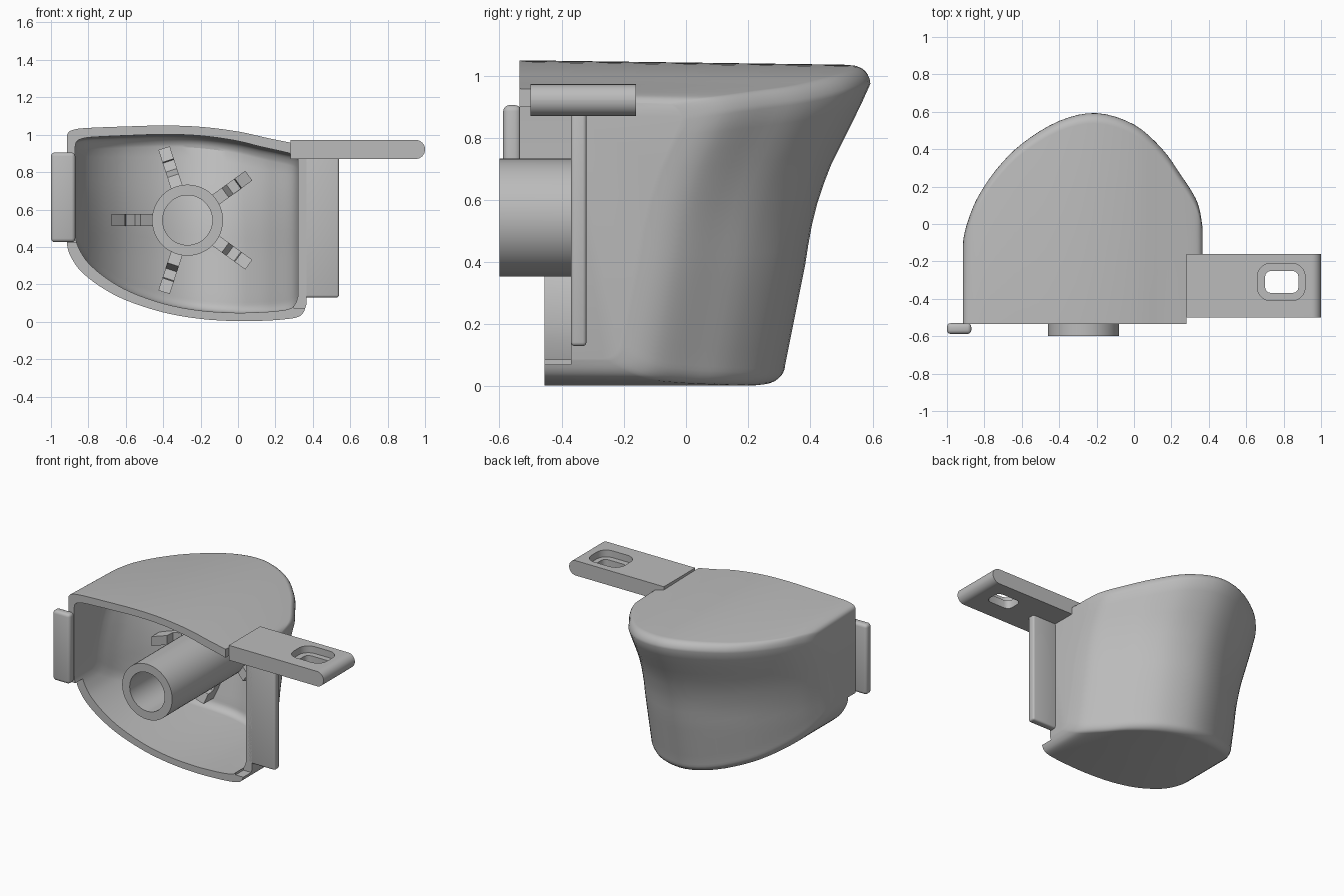
import bpy, bmesh, math
from mathutils import Vector

if "Cube" in bpy.data.objects:
    bpy.data.objects.remove(bpy.data.objects["Cube"])

grey = bpy.data.materials.new("plain grey")
grey.use_nodes = True
colour = (0.5, 0.5, 0.5, 1)
grey.diffuse_color = colour
grey.node_tree.nodes["Principled BSDF"].inputs["Base Color"].default_value = colour

WALL = 0.045
FRONT = -0.535
# Housing stations across x: (x, rear y, top z, bottom z)
STATIONS = [Vector(s) for s in (
    (-.915, -.08, .99, .43), (-.91, -.04, 1.01, .39), (-.89, .03, 1.025, .34),
    (-.84, .15, 1.035, .27), (-.74, .3, 1.04, .19), (-.6, .44, 1.045, .115),
    (-.4, .56, 1.05, .05), (-.2, .605, 1.043, .015), (0, .555, 1.018, .003),
    (.15, .44, .985, .006), (.25, .31, .965, .013), (.32, .21, .95, .025),
    (.35, .14, .94, .05), (.365, .06, .925, .09))]
# Rear wall shift at evenly spaced heights
SHIFT = (-.3, -.28, -.26, -.24, -.22, -.205, -.18, -.145, -.095, -.045, 0)


def shift(z):
    f = min(max(z * 10, 0), 9.999)
    i = int(f)
    return SHIFT[i] + (SHIFT[i + 1] - SHIFT[i]) * (f - i)


def smooth_stations(steps=4):
    last = len(STATIONS) - 1
    out = []
    for i in range(last):
        a, b, c, d = (STATIONS[min(max(i + k, 0), last)] for k in (-1, 0, 1, 2))
        for j in range(steps):
            t = j / steps
            out.append(b + (c - a) * t / 2 + (a * 2 - b * 5 + c * 4 - d) * t * t / 2
                       + (b * 3 - a - c * 3 + d) * t ** 3 / 2)
    return out + [STATIONS[last]]


def inner_wall(x, z):
    """Depth of the inner rear wall at a point."""
    for a, b in zip(STATIONS, STATIONS[1:]):
        if a.x <= x <= b.x:
            return a.y + (b.y - a.y) * (x - a.x) / (b.x - a.x) + shift(z) - WALL
    return 0


def finish(name, bm, smooth=True):
    bmesh.ops.recalc_face_normals(bm, faces=bm.faces)
    mesh = bpy.data.meshes.new(name)
    bm.to_mesh(mesh)
    bm.free()
    mesh.materials.append(grey)
    obj = bpy.data.objects.new(name, mesh)
    bpy.context.collection.objects.link(obj)
    if smooth:
        shade(obj)
    return obj


def shade(obj):
    bpy.ops.object.select_all(action="DESELECT")
    obj.select_set(True)
    bpy.context.view_layer.objects.active = obj
    bpy.ops.object.shade_smooth_by_angle(angle=math.radians(32))


def loft(name, sections):
    """Closed solid through a row of matching closed sections."""
    bm = bmesh.new()
    rows = [[bm.verts.new(p) for p in s] for s in sections]
    n = len(rows[0])
    for a, b in zip(rows, rows[1:]):
        for i in range(n):
            j = (i + 1) % n
            bm.faces.new((a[i], a[j], b[j], b[i]))
    bm.faces.new(rows[0])
    bm.faces.new(rows[-1])
    return finish(name, bm, False)


def box(name, lo, hi, bevel=0, pick=None, segments=3):
    bm = bmesh.new()
    bmesh.ops.create_cube(bm, size=1)
    for v in bm.verts:
        v.co = [l + (c + 0.5) * (h - l) for l, h, c in zip(lo, hi, v.co)]
    if bevel:
        edges = [e for e in bm.edges if pick is None or pick(e)]
        bmesh.ops.bevel(bm, geom=edges, offset=bevel, segments=segments,
                        profile=0.5, affect="EDGES")
    return finish(name, bm)


def cut(obj, *cutters):
    bpy.context.view_layer.objects.active = obj
    for c in cutters:
        c.hide_render = True
        mod = obj.modifiers.new("cut", "BOOLEAN")
        mod.operation = "DIFFERENCE"
        mod.solver = "EXACT"
        mod.object = c
        bpy.ops.object.modifier_apply(modifier=mod.name)
        bpy.data.objects.remove(c)
    shade(obj)


def housing_solid(name, inset, front, scale):
    middle = -0.275
    r = 0.055
    sections = []
    for x, rear, top, bottom in smooth_stations():
        x = middle + (x - middle) * scale
        rear, top, bottom = rear - inset, top - inset, bottom + inset
        back_top = top - 0.015
        pts = [(x, front, top)]
        high, low = back_top - r, bottom + r
        for k in range(6, 0, -1):
            a = math.pi / 2 * k / 6
            pts.append((x, rear + shift(high) - r + r * math.cos(a), high + r * math.sin(a)))
        for k in range(15):
            z = high + (low - high) * k / 14
            pts.append((x, rear + shift(z), z))
        for k in range(1, 7):
            a = math.pi / 2 * k / 6
            pts.append((x, rear + shift(low) - r + r * math.cos(a), low - r * math.sin(a)))
        pts.append((x, front, bottom))
        sections.append(pts)
    return loft(name, sections)


# Hollow housing with a stepped front rim
housing = housing_solid("housing", 0, -0.6, 1)
cut(housing,
    housing_solid("cavity_cutter", WALL, -0.8, 0.93),
    box("rim_cutter", (-2, -1, -1), (2, FRONT, 2)),
    box("lower_rim_cutter", (-2, -1, -1), (2, -0.455, 0.42)),
    box("side_rim_cutter", (0.3, -1, 0.07), (1, -0.37, 0.87)),
    box("corner_cutter", (0.28, -1, 0.8), (1, -0.5, 2)))


def along(axis):
    return lambda e: abs((e.verts[0].co - e.verts[1].co).normalized()[axis]) > 0.9


# Side flange and opposite tab
box("side_flange", (0.325, -0.37, 0.13), (0.54, -0.32, 0.88), 0.012)
box("side_tab", (-1, -0.588, 0.425), (-0.87, -0.53, 0.905), 0.02)

# Mounting arm with rounded tip and recessed slot
arm = box("mounting_arm", (0.28, -0.5, 0.87), (1, -0.16, 0.972), 0.0505,
          lambda e: all(v.co.x > 0.9 for v in e.verts) and along(1)(e), 8)
cut(arm,
    box("recess_cutter", (0.66, -0.41, 0.925), (0.915, -0.21, 1.1), 0.07, along(2), 5),
    box("slot_cutter", (0.7, -0.37, 0.7), (0.88, -0.25, 1.1), 0.035, along(2), 3))

# Hollow tube running back to the rear wall
CX, CZ = -0.27, 0.543


def tube(name, outer, inner, front, n=48):
    bm = bmesh.new()
    rows = []
    for radius, at_wall in ((outer, False), (outer, True), (inner, True), (inner, False)):
        row = []
        for k in range(n):
            a = math.tau * k / n
            x, z = CX + radius * math.cos(a), CZ + radius * math.sin(a)
            row.append(bm.verts.new((x, inner_wall(x, z) + 0.015 if at_wall else front, z)))
        rows.append(row)
    for a, b in zip(rows, rows[1:] + rows[:1]):
        for i in range(n):
            j = (i + 1) % n
            bm.faces.new((a[i], a[j], b[j], b[i]))
    return finish(name, bm)


tube("centre_tube", 0.19, 0.133, -0.6)

# Five stepped ribs on the rear wall around the tube
RIB = ((0.18, 0.13), (0.25, 0.13), (0.28, 0.05), (0.33, 0.05), (0.335, 0.1), (0.405, 0.1))
for k in range(5):
    a = math.radians(36 + 72 * k)
    out = Vector((math.cos(a), 0, math.sin(a)))
    side = Vector((-out.z, 0, out.x)) * 0.032
    sections = []
    for radius, height in RIB:
        p = Vector((CX, 0, CZ)) + out * radius
        wall = inner_wall(p.x, p.z)
        sections.append([p + side * s + Vector((0, wall + d, 0))
                         for s, d in ((-1, -height), (1, -height), (1, 0.02), (-1, 0.02))])
    loft("rib_%d" % (k + 1), sections)
